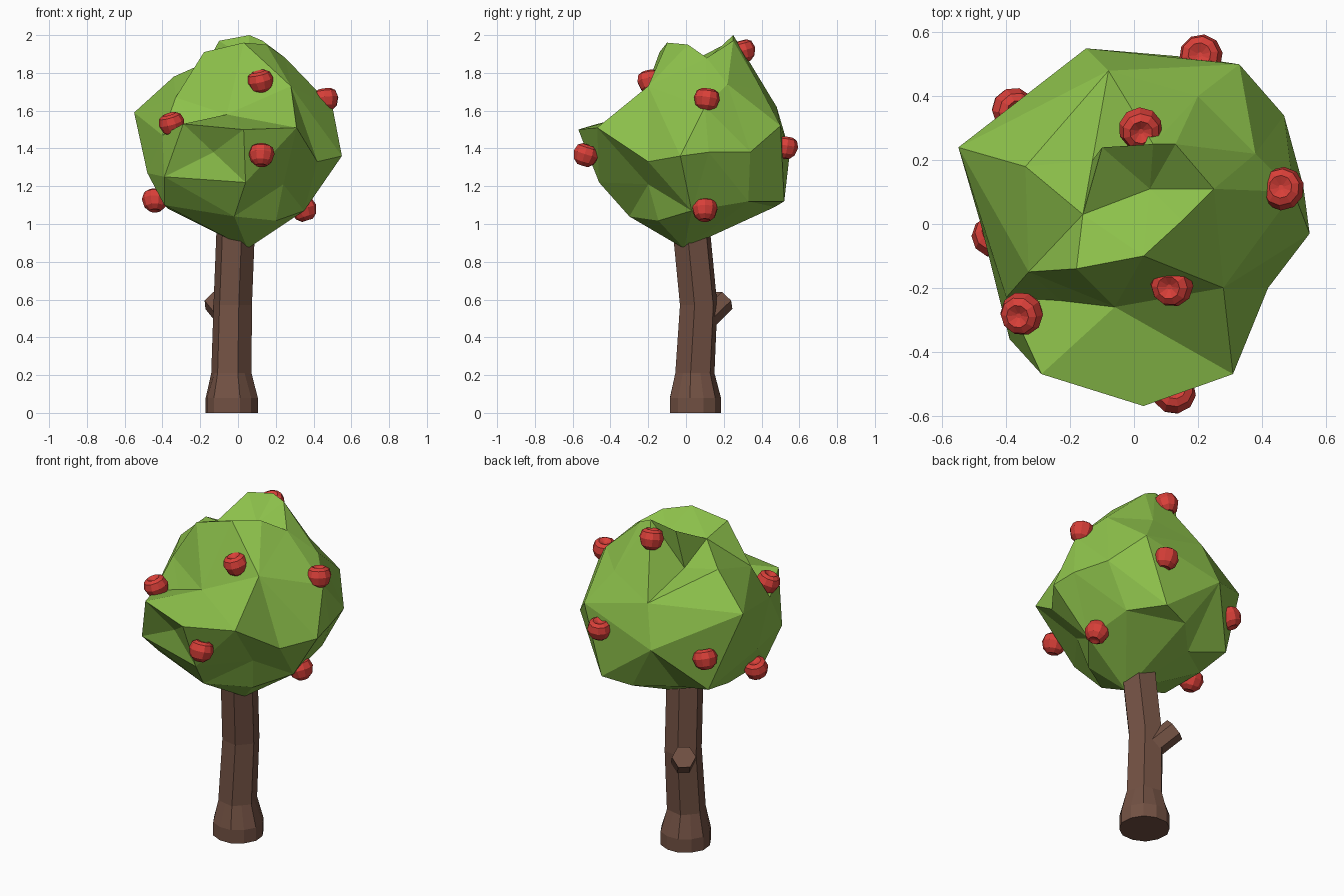
import bpy
import bmesh
import random
from math import cos, sin, pi, radians
from mathutils import Vector, Matrix

random.seed(4)
start_cube = bpy.data.objects.get("Cube")
if start_cube:
    bpy.data.objects.remove(start_cube, do_unlink=True)


def make_material(name, colour):
    mat = bpy.data.materials.new(name)
    mat.use_nodes = True
    mat.diffuse_color = (*colour, 1)
    for node in mat.node_tree.nodes:
        if node.type == "BSDF_PRINCIPLED":
            node.inputs["Base Color"].default_value = (*colour, 1)
            node.inputs["Roughness"].default_value = 0.9
    return mat


bark = make_material("bark brown", (0.17, 0.083, 0.057))
leaf = make_material("leaf green", (0.265, 0.53, 0.07))
fruit = make_material("fruit red", (0.69, 0.05, 0.04))


def finish(bm, name, mat):
    """Turn a bmesh into a flat shaded object."""
    bmesh.ops.recalc_face_normals(bm, faces=bm.faces[:])
    mesh = bpy.data.meshes.new(name)
    bm.to_mesh(mesh)
    bm.free()
    mesh.materials.append(mat)
    obj = bpy.data.objects.new(name, mesh)
    bpy.context.collection.objects.link(obj)
    return obj


def ring(centre, radius, sides, turn=0.0, flatten=1.0, axis=None):
    """Polygon of points; flatten pulls every second point inwards."""
    tilt = axis.to_track_quat("Z", "Y") if axis else Matrix.Identity(3)
    points = []
    for i in range(sides):
        a = turn + 2 * pi * i / sides
        r = radius * (flatten if i % 2 else 1)
        points.append(Vector(centre) + tilt @ Vector((r * cos(a), r * sin(a), 0)))
    return points


def loft(rings):
    """Skin a stack of rings and cap both ends."""
    bm = bmesh.new()
    loops = [[bm.verts.new(p) for p in points] for points in rings]
    for low, high in zip(loops, loops[1:]):
        for i in range(len(low)):
            j = (i + 1) % len(low)
            bm.faces.new((low[i], low[j], high[j], high[i]))
    bm.faces.new(loops[0][::-1])
    bm.faces.new(loops[-1])
    return bm


# Trunk: round flared foot that becomes a bent six sided stem
turn = radians(48)
stem = cos(pi / 6)
trunk_sections = [
    ((-0.033, 0.05, 0), 0.141, 0.98),
    ((-0.033, 0.05, 0.08), 0.141, 0.98),
    ((-0.035, 0.047, 0.21), 0.109, stem),
    ((-0.028, 0.067, 0.57), 0.104, stem),
    ((-0.013, 0.03, 0.95), 0.104, stem),
    ((-0.01, 0.02, 1.1), 0.09, stem),
]
finish(loft([ring(c, r, 12, turn, f) for c, r, f in trunk_sections]), "trunk", bark)

# Cut branch stub on the back of the trunk
root, tip = Vector((-0.04, 0.09, 0.49)), Vector((-0.125, 0.198, 0.595))
stub = [ring(p, 0.066, 6, axis=tip - root) for p in (root, tip)]
finish(loft(stub), "branch_stub", bark)

# Crown: corners of the foliage, joined by filler corners in between
heart = Vector((0, 0, 1.42))
corners = [
    # front shelf and the dent above it
    (0.03, -0.57, 1.5), (-0.29, -0.47, 1.53), (0.31, -0.47, 1.51),
    (-0.06, -0.26, 1.58), (-0.4, -0.23, 1.47), (0.28, -0.2, 1.73),
    (-0.23, -0.24, 1.53),
    # lower front, with small dents
    (-0.39, -0.36, 1.25), (0.04, -0.46, 1.22), (0.42, -0.2, 1.33),
    (0.24, -0.2, 1.21), (-0.02, -0.3, 1.04), (-0.39, -0.2, 1.1),
    (-0.13, -0.42, 1.38),
    # sides
    (-0.55, 0.24, 1.59), (-0.48, 0, 1.27), (-0.33, -0.15, 1.67),
    (0.55, -0.03, 1.36), (0.5, 0.1, 1.62), (0.47, 0.34, 1.38), (0.53, 0.12, 1.38),
    # back
    (-0.15, 0.55, 1.38), (0.33, 0.5, 1.52), (0.2, 0.52, 1.12),
    (0.03, 0.47, 1.09), (-0.08, 0.48, 1.62), (0.2, 0.4, 1.71), (-0.38, 0.33, 1.12),
    # underside
    (0.05, -0.01, 0.87), (0.35, 0.03, 1.07), (0.33, 0.33, 1.12), (-0.37, 0.12, 1.08),
    (-0.15, 0.28, 1.06),
    # top, with a notch in front of the back peak and a fold beside it
    (0.06, 0.25, 2), (-0.1, 0.24, 1.97), (0.05, 0.11, 1.87),
    (0.03, -0.1, 1.96), (0.15, 0.01, 1.95), (-0.18, -0.14, 1.91),
    (-0.16, 0.03, 1.86), (-0.13, 0.2, 1.74), (-0.34, 0.18, 1.78),
    (0.25, 0.11, 1.88), (0.13, 0.25, 1.97), (0.38, 0.22, 1.74),
]
spokes = [Vector(c) - heart for c in corners]


def reach(direction):
    """Crown radius along a direction, blended from the nearby corners."""
    weights = [1 / ((s.normalized() - direction).length ** 4 + 1e-9) for s in spokes]
    return sum(w * s.length for w, s in zip(weights, spokes)) / sum(weights)


filler = bmesh.new()
bmesh.ops.create_icosphere(filler, subdivisions=2, radius=1)
directions = [s.normalized() for s in spokes]
for v in filler.verts:
    d = v.co.normalized()
    if all(d.angle(other) > 0.42 for other in directions):
        directions.append(d)
filler.free()

bm = bmesh.new()
for d in directions:
    bm.verts.new(d)
bmesh.ops.convex_hull(bm, input=bm.verts[:])
for v in bm.verts:
    d = v.co.normalized()
    v.co = heart + d * reach(d)
finish(bm, "crown", leaf)

# Fruit: one dimpled profile, turned and hung around the crown
profile = [(0.008, 0.04), (0.036, 0.055), (0.058, 0.042), (0.069, 0.006),
           (0.056, -0.036), (0.03, -0.058), (0.008, -0.052)]
places = [
    (0.12, -0.19, 1.755), (-0.35, -0.28, 1.53), (0.125, -0.53, 1.365),
    (0.465, 0.11, 1.66), (0.35, 0.1, 1.075), (-0.44, -0.04, 1.125),
    (0.02, 0.3, 1.915), (0.21, 0.525, 1.405), (-0.38, 0.36, 1.32),
]
for number, place in enumerate(places, 1):
    bm = loft([ring((0, 0, z), r, 10) for r, z in profile])
    apple = finish(bm, f"apple_{number}", fruit)
    apple.location = place
    apple.rotation_euler = (random.uniform(-0.3, 0.3), random.uniform(-0.3, 0.3),
                            random.uniform(0, pi))
